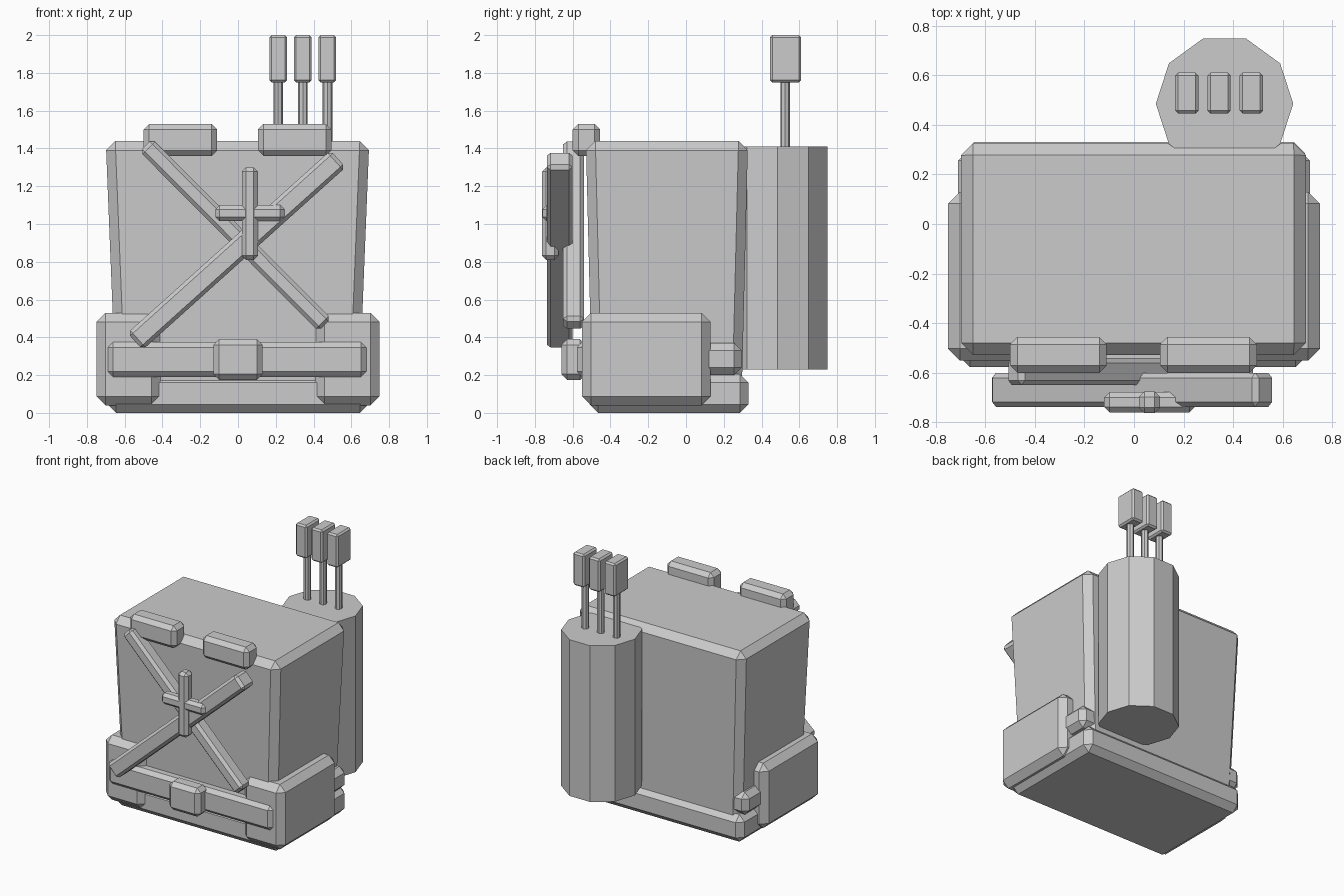
import bpy
import bmesh
import math
from mathutils import Matrix, Vector

cube = bpy.data.objects.get("Cube")
if cube:
    bpy.data.objects.remove(cube, do_unlink=True)

GREY = (0.6, 0.6, 0.6, 1.0)
mat = bpy.data.materials.new("plain grey")
mat.use_nodes = True
mat.diffuse_color = GREY
mat.node_tree.nodes["Principled BSDF"].inputs["Base Color"].default_value = GREY


def add_object(name, bm):
    mesh = bpy.data.meshes.new(name)
    bmesh.ops.recalc_face_normals(bm, faces=bm.faces)
    bm.to_mesh(mesh)
    bm.free()
    mesh.materials.append(mat)
    obj = bpy.data.objects.new(name, mesh)
    bpy.context.collection.objects.link(obj)
    return obj


def box(name, x, y, z, bevel, taper=(1, 1)):
    """Chamfered box from axis ranges; taper scales the bottom."""
    bm = bmesh.new()
    bmesh.ops.create_cube(bm, size=1)
    centre = Vector([sum(r) / 2 for r in (x, y, z)])
    size = [r[1] - r[0] for r in (x, y, z)]
    for v in bm.verts:
        if v.co.z < 0:
            v.co.x *= taper[0]
            v.co.y *= taper[1]
        v.co = Vector([c * s for c, s in zip(v.co, size)])
    bmesh.ops.bevel(bm, geom=bm.edges[:], offset=bevel, segments=1,
                    profile=0.5, affect='EDGES')
    obj = add_object(name, bm)
    obj.location = centre
    return obj


def strap(name, start, end, y, width, bevel):
    """Chamfered bar laid diagonally across the front."""
    dx, dz = end[0] - start[0], end[1] - start[1]
    half = math.hypot(dx, dz) / 2
    obj = box(name, (-half, half), y, (-width / 2, width / 2), bevel)
    obj.location = ((start[0] + end[0]) / 2, sum(y) / 2, (start[1] + end[1]) / 2)
    obj.rotation_euler.y = -math.atan2(dz, dx)


def prism(name, x, y, z, radius, sides, turn=0):
    """Upright flat-sided cylinder."""
    bm = bmesh.new()
    bmesh.ops.create_cone(bm, cap_ends=True, segments=sides, radius1=radius,
                          radius2=radius, depth=z[1] - z[0],
                          matrix=Matrix.Rotation(turn, 4, 'Z'))
    add_object(name, bm).location = (x, y, sum(z) / 2)


# Main pack, slightly narrower at the bottom
box("pack_body", (-0.70, 0.695), (-0.53, 0.328), (0.05, 1.44), 0.05, (0.92, 0.92))
box("base_slab", (-0.69, 0.69), (-0.51, 0.33), (0, 0.205), 0.045)
box("corner_band", (-0.71, 0.71), (-0.4, 0.295), (0.2, 0.37), 0.04)

# Side pouches wrapping the lower corners
for side, word in ((1, "left"), (-1, "right")):
    box(word + "_pouch", sorted((side * 0.41, side * 0.75)),
        (-0.55, 0.13), (0.04, 0.53), 0.048)

# Front belt and buckle
box("belt", (-0.69, 0.68), (-0.577, -0.47), (0.19, 0.375), 0.028)
box("buckle", (-0.13, 0.13), (-0.66, -0.53), (0.175, 0.39), 0.03)

# Pads on the upper front edge
box("right_top_pad", (-0.5, -0.11), (-0.6, -0.455), (1.36, 1.53), 0.03)
box("left_top_pad", (0.105, 0.495), (-0.6, -0.455), (1.36, 1.53), 0.03)

# Crossed straps with a cross emblem
strap("rear_strap", (-0.487, 1.417), (0.46, 0.465), (-0.65, -0.54), 0.095, 0.02)
strap("front_strap", (-0.545, 0.378), (0.53, 1.345), (-0.737, -0.6), 0.12, 0.02)
box("cross_upright", (0.02, 0.105), (-0.762, -0.675), (0.81, 1.30), 0.022)
box("cross_bar", (-0.12, 0.245), (-0.76, -0.677), (1.015, 1.1), 0.022)

# Rear canister holding three antennas
prism("canister", 0.365, 0.485, (0.23, 1.41), 0.277, 10, math.pi / 10 * 5)
for i in range(3):
    x = 0.213 + 0.13 * i
    prism("antenna_stem_%d" % (i + 1), x, 0.525, (1.39, 1.77), 0.026, 8)
    box("antenna_head_%d" % (i + 1), (x - 0.047, x + 0.047),
        (0.445, 0.61), (1.75, 2.0), 0.012)
